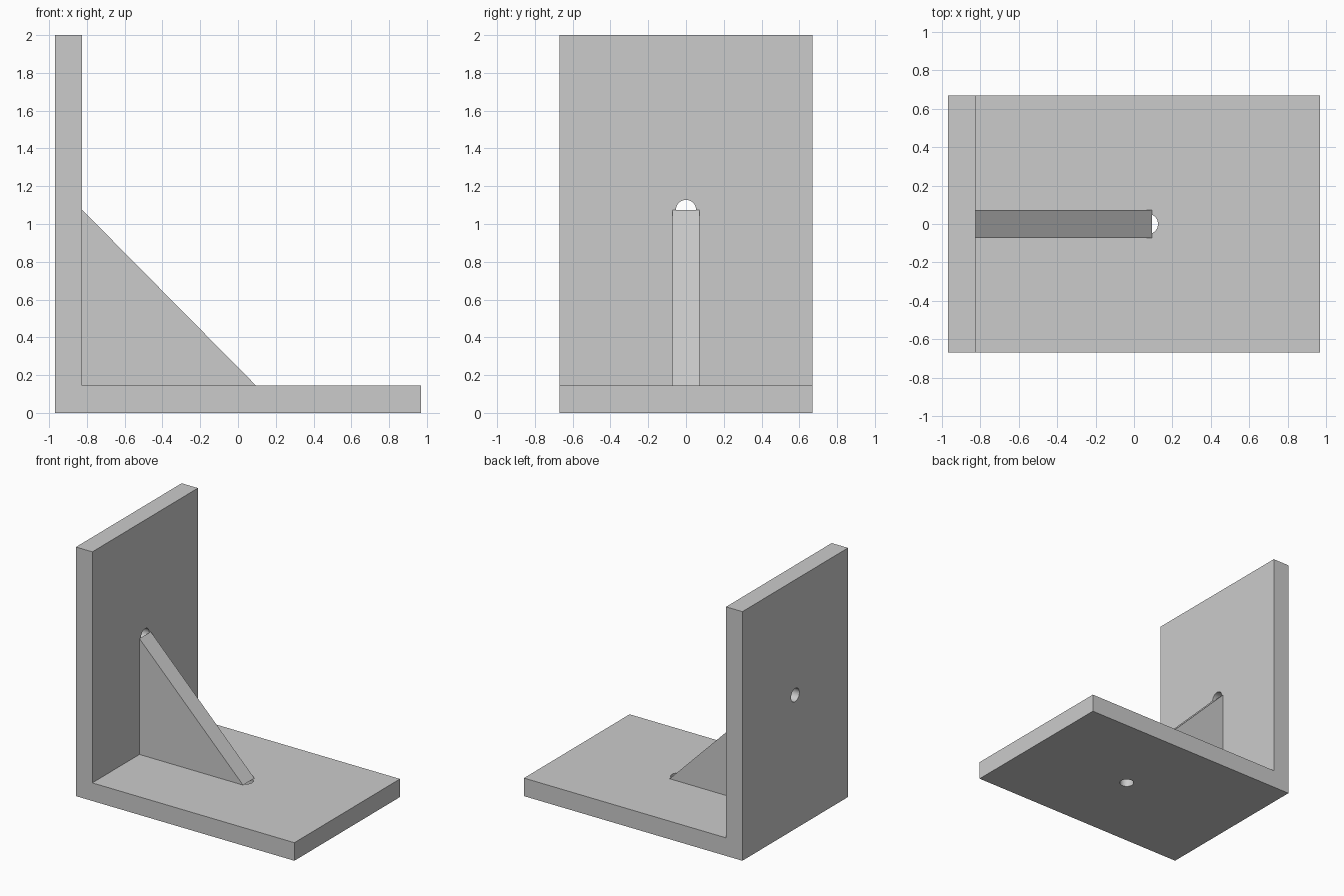
import bpy, bmesh, math

cube = bpy.data.objects.get("Cube")
if cube:
    bpy.data.objects.remove(cube, do_unlink=True)

# Single grey material
GREY = (0.6, 0.6, 0.6, 1.0)
grey = bpy.data.materials.new("plain grey")
grey.use_nodes = True
grey.diffuse_color = GREY
grey.node_tree.nodes["Principled BSDF"].inputs["Base Color"].default_value = GREY

LEFT, RIGHT, TOP = -0.97, 0.97, 2.0
THICK = 0.145
INNER = LEFT + THICK
HALF_DEPTH, RIB_HALF = 0.67, 0.072
RIB_TOP, RIB_END = 1.075, 0.095
HOLE_RADIUS = 0.053


def extrude_profile(name, points, half):
    """Extrude an x-z outline symmetrically along y."""
    bm = bmesh.new()
    face = bm.faces.new([bm.verts.new((x, -half, z)) for x, z in points])
    result = bmesh.ops.extrude_face_region(bm, geom=[face])
    verts = [v for v in result["geom"] if isinstance(v, bmesh.types.BMVert)]
    bmesh.ops.translate(bm, verts=verts, vec=(0, 2 * half, 0))
    bmesh.ops.recalc_face_normals(bm, faces=bm.faces)
    mesh = bpy.data.meshes.new(name)
    bm.to_mesh(mesh)
    bm.free()
    mesh.materials.append(grey)
    obj = bpy.data.objects.new(name, mesh)
    bpy.context.collection.objects.link(obj)
    return obj


def drill(target, name, location, rotation):
    """Cut a round hole through the plate."""
    bpy.ops.mesh.primitive_cylinder_add(vertices=32, radius=HOLE_RADIUS, depth=0.4,
                                        location=location, rotation=rotation)
    cutter = bpy.context.object
    cutter.name = name
    cutter.data.materials.append(grey)
    mod = target.modifiers.new(name, "BOOLEAN")
    mod.operation = "DIFFERENCE"
    mod.solver = "EXACT"
    mod.object = cutter
    bpy.ops.object.select_all(action="DESELECT")
    target.select_set(True)
    bpy.context.view_layer.objects.active = target
    bpy.ops.object.modifier_apply(modifier=mod.name)
    bpy.data.objects.remove(cutter, do_unlink=True)


# L-shaped bracket: base plate and upright plate in one piece
bracket = extrude_profile("angle_bracket", [
    (LEFT, 0), (RIGHT, 0), (RIGHT, THICK),
    (INNER, THICK), (INNER, TOP), (LEFT, TOP)], HALF_DEPTH)

# Bolt holes at the two ends of the rib
drill(bracket, "upright_hole", (LEFT + THICK / 2, 0, RIB_TOP), (0, math.pi / 2, 0))
drill(bracket, "base_hole", (0.072, 0, THICK / 2), (0, 0, 0))
bpy.ops.object.shade_smooth_by_angle(angle=math.radians(30))

# Triangular stiffening rib
extrude_profile("gusset_rib", [
    (INNER, THICK), (RIB_END, THICK), (INNER, RIB_TOP)], RIB_HALF)
